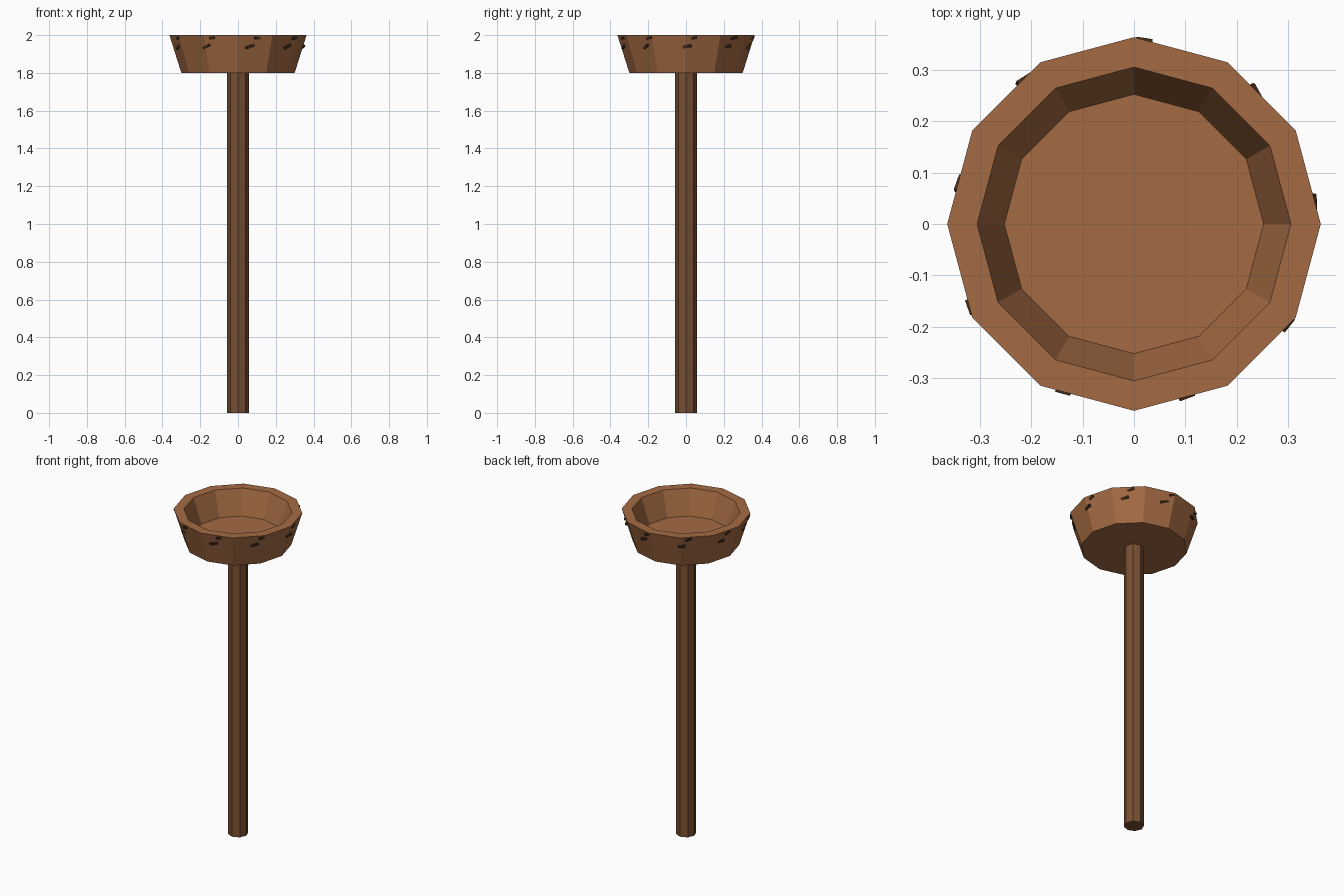
import bpy, bmesh, math, random
from mathutils import Matrix, Vector, Euler

if "Cube" in bpy.data.objects:
    bpy.data.objects.remove(bpy.data.objects["Cube"])

random.seed(4)


def material(name, color):
    m = bpy.data.materials.new(name)
    m.diffuse_color = (*color, 1)
    m.use_nodes = True
    m.node_tree.nodes["Principled BSDF"].inputs["Base Color"].default_value = m.diffuse_color
    return m


BOWL = material("warm wood", (0.37, 0.145, 0.055))
POST = material("dark wood", (0.19, 0.080, 0.032))
CHIP = material("charred wood", (0.060, 0.027, 0.012))


def lathe(name, rings, sides, mat):
    """Flat-faced turned solid from (radius, z) rings, capped at both ends."""
    bm = bmesh.new()
    loops = []
    for r, z in rings:
        loops.append([bm.verts.new((r * math.cos(math.tau * i / sides),
                                    r * math.sin(math.tau * i / sides), z))
                      for i in range(sides)])
    for a, b in zip(loops, loops[1:]):
        for i in range(sides):
            j = (i + 1) % sides
            bm.faces.new((a[i], a[j], b[j], b[i]))
    bm.faces.new(loops[0][::-1])
    bm.faces.new(loops[-1])
    return finish(name, bm, mat)


def finish(name, bm, mat):
    bmesh.ops.recalc_face_normals(bm, faces=bm.faces)
    mesh = bpy.data.meshes.new(name)
    bm.to_mesh(mesh)
    bm.free()
    mesh.materials.append(mat)
    obj = bpy.data.objects.new(name, mesh)
    bpy.context.collection.objects.link(obj)
    return obj


# Post and hollow bowl
lathe("post", [(0.057, 0), (0.057, 1.8)], 8, POST)
lathe("bowl", [(0.30, 1.8), (0.363, 2.0), (0.305, 2.0), (0.252, 1.85)], 12, BOWL)


def wall_radius(angle, z):
    """Distance from the axis to the bowl's faceted outer wall."""
    r = 0.30 + 0.063 * (z - 1.8) / 0.2
    off = math.radians(angle % 30 - 15)
    return r * math.cos(math.radians(15)) / math.cos(off)


# Two rings of small slanted chips stuck on the outer wall
bm = bmesh.new()
for start, z, width, height in ((1, 1.94, 0.048, 0.014), (7, 1.985, 0.036, 0.012)):
    for k in range(9):
        angle = start + 40 * k
        a = math.radians(angle)
        r = wall_radius(angle, z)
        tilt = Euler((random.uniform(0.05, 0.45), 0.3, random.uniform(-0.3, 0.3))).to_matrix().to_4x4()
        size = Matrix.Diagonal((0.014, width * random.uniform(0.8, 1.1), height, 1))
        place = Matrix.Translation(Vector((r * math.cos(a), r * math.sin(a), z)))
        new = bmesh.ops.create_cube(bm, size=1, matrix=place @ Matrix.Rotation(a, 4, 'Z') @ tilt @ size)
        for v in new["verts"]:
            v.co.z = min(v.co.z, 2.001)
finish("wall_chips", bm, CHIP)
